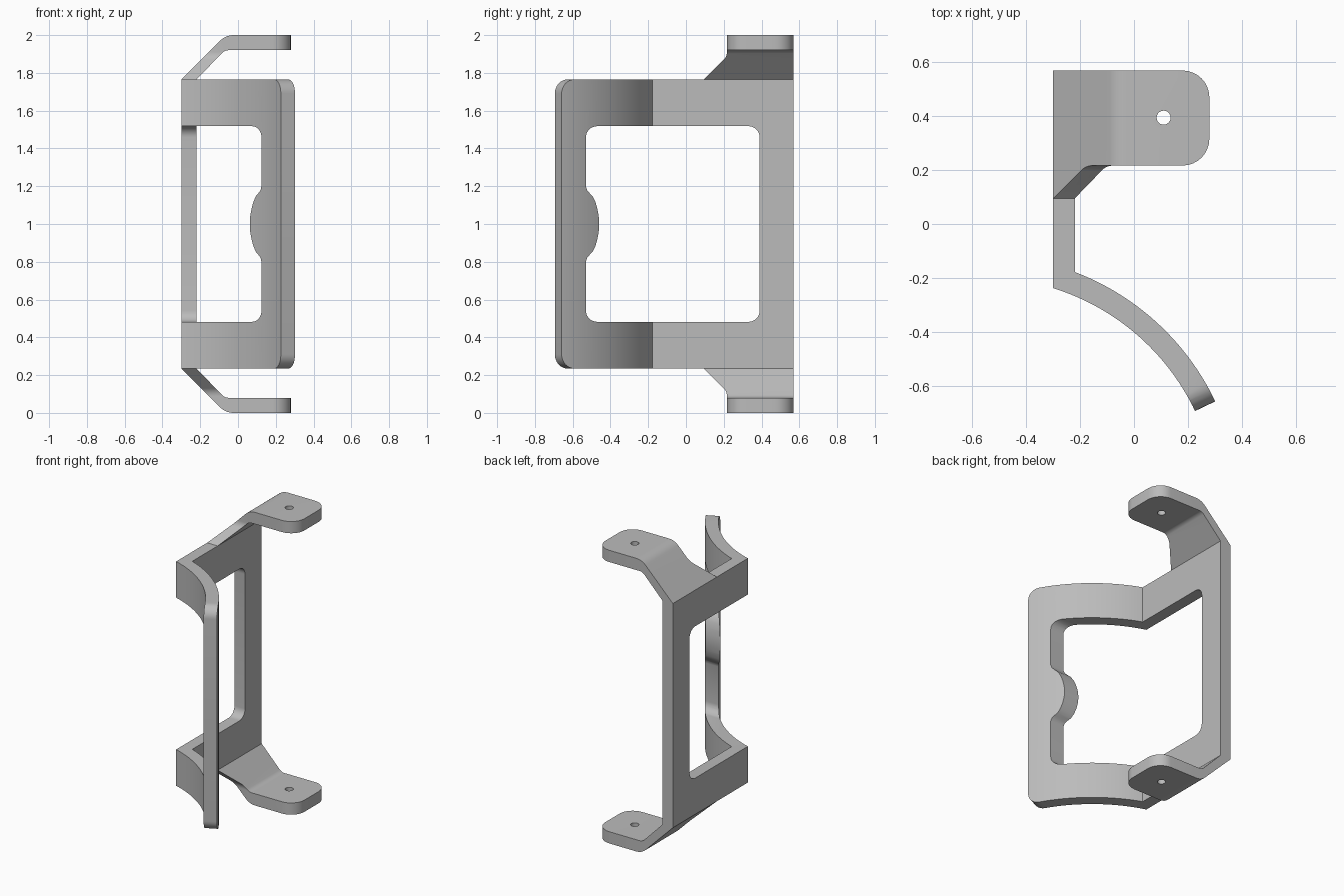
import bpy
import bmesh
from math import cos, sin, atan2, pi
from mathutils import Vector

if "Cube" in bpy.data.objects:
    bpy.data.objects.remove(bpy.data.objects["Cube"], do_unlink=True)

X, Y, Z = Vector((1, 0, 0)), Vector((0, 1, 0)), Vector((0, 0, 1))
MID = Z.copy()  # everything is modelled around mid height

grey = bpy.data.materials.new("bracket grey")
grey.use_nodes = True
grey.diffuse_color = (0.5, 0.5, 0.5, 1)
grey.node_tree.nodes["Principled BSDF"].inputs["Base Color"].default_value = (0.5, 0.5, 0.5, 1)


def rounded(corners, steps=8):
    """Outline from (a, b, radius) corners, filleted where radius > 0."""
    out = []
    for i, (a, b, r) in enumerate(corners):
        p = Vector((a, b))
        if r == 0:
            out.append(p)
            continue
        prev = (Vector(corners[i - 1][:2]) - p).normalized()
        nxt = (Vector(corners[(i + 1) % len(corners)][:2]) - p).normalized()
        half = prev.angle(nxt) / 2
        centre = p + (prev + nxt).normalized() * (r / sin(half))
        reach = r * cos(half) / sin(half)
        start, end = p + prev * reach - centre, p + nxt * reach - centre
        sweep = start.angle(end)
        for k in range(steps + 1):
            t = k / steps
            out.append(centre + (start * sin((1 - t) * sweep) + end * sin(t * sweep)) / sin(sweep))
    return out


def prism(name, outline, u, v, w, low, high, origin=Vector()):
    """Outline in the u-v plane, extruded along w from low to high."""
    bm = bmesh.new()
    verts = [bm.verts.new(origin + u * p[0] + v * p[1] + w * low) for p in outline]
    face = bm.faces.new(verts)
    ext = bmesh.ops.extrude_face_region(bm, geom=[face])
    moved = [g for g in ext["geom"] if isinstance(g, bmesh.types.BMVert)]
    bmesh.ops.translate(bm, verts=moved, vec=w * (high - low))
    bmesh.ops.recalc_face_normals(bm, faces=bm.faces)
    mesh = bpy.data.meshes.new(name)
    bm.to_mesh(mesh)
    bm.free()
    mesh.materials.append(grey)
    obj = bpy.data.objects.new(name, mesh)
    obj.location = MID
    bpy.context.collection.objects.link(obj)
    return obj


def activate(obj):
    bpy.ops.object.select_all(action="DESELECT")
    obj.select_set(True)
    bpy.context.view_layer.objects.active = obj


def combine(obj, cutter, operation):
    mod = obj.modifiers.new("cut", "BOOLEAN")
    mod.operation, mod.solver, mod.object = operation, "EXACT", cutter
    activate(obj)
    bpy.ops.object.modifier_apply(modifier=mod.name)
    bpy.data.objects.remove(cutter, do_unlink=True)


# Frame: flat wall running into a curved wing
left, inner, back = -0.30, -0.22, 0.57
half_height = 0.765
centre = Vector((-0.559, -1.07))
r_out, r_in = 0.871, 0.954
end_angle = atan2(0.43, 0.9)


def arc(radius, x_start, steps=32):
    dx = x_start - centre.x
    first = atan2((radius ** 2 - dx ** 2) ** 0.5, dx)
    last = end_angle - 0.03
    angles = [first + (last - first) * k / steps for k in range(steps + 1)]
    return [centre + radius * Vector((cos(a), sin(a))) for a in angles]


section = [(left, back)] + arc(r_out, left) + arc(r_in, inner)[::-1] + [(inner, back)]
frame = prism("frame", section, X, Y, Z, -0.9, 0.9)

# Trim the frame to height and round the wing tip corners
normal = Vector((cos(end_angle), sin(end_angle), 0))
tangent = Vector((sin(end_angle), -cos(end_angle), 0))
tip = centre.to_3d() + normal * r_out
h = half_height
trim = prism("trim", rounded([(-3, -h, 0), (0, -h, 0.075), (0, h, 0.075), (-3, h, 0)]),
             tangent, Z, normal, -3, 3, tip)
combine(frame, trim, "INTERSECT")

# Window with a rounded thumb bump on the wing side
win, r = 0.518, 0.06
bump = [(-0.53, 0.2), (-0.524, 0.18), (-0.51, 0.163), (-0.494, 0.147), (-0.48, 0.118),
        (-0.469, 0.08), (-0.462, 0.04), (-0.46, 0)]
bump += [(y, -z) for y, z in bump[-2::-1]]
corners = [(-0.53, -win, r), (0.39, -win, r), (0.39, win, r), (-0.53, win, r)]
window = prism("window", rounded(corners) + bump, Y, Z, X, -1, 1)
combine(frame, window, "DIFFERENCE")

# Mounting tabs: bent strip, trimmed from the side and from above
strip = rounded([(left, h, 0), (inner, h, 0), (-0.07, 0.92, 0.05), (0.4, 0.92, 0),
                 (0.4, 1, 0), (-0.065, 1, 0.1)])
tabs = prism("mounting_tabs", strip, X, Z, Y, -0.1, 0.7)
side = rounded([(back, 0.6, 0), (back, 1.2, 0), (0.217, 1.2, 0),
                (0.217, 0.887, 0.06), (0.045, 0.715, 0)])
combine(tabs, prism("side_trim", side, Y, Z, X, -1, 1), "INTERSECT")
plan = rounded([(-0.5, -0.2, 0), (0.1, -0.2, 0), (0.1, 0.217, 0), (0.28, 0.217, 0.1),
                (0.28, back, 0.1), (-0.5, back + 0.0, 0)])
combine(tabs, prism("plan_trim", plan, X, Y, Z, 0, 2), "INTERSECT")

# Screw hole through each tab
hole = [(0.11 + 0.026 * cos(k * pi / 12), 0.395 + 0.026 * sin(k * pi / 12)) for k in range(24)]
combine(tabs, prism("screw_hole", hole, X, Y, Z, 0, 2), "DIFFERENCE")

# Second tab mirrored to the bottom
mirror = tabs.modifiers.new("mirror", "MIRROR")
mirror.use_axis = (False, False, True)
mirror.use_mirror_merge = False
activate(tabs)
bpy.ops.object.modifier_apply(modifier=mirror.name)

for part in (frame, tabs):
    activate(part)
    bpy.ops.object.shade_smooth_by_angle(angle=0.5)
